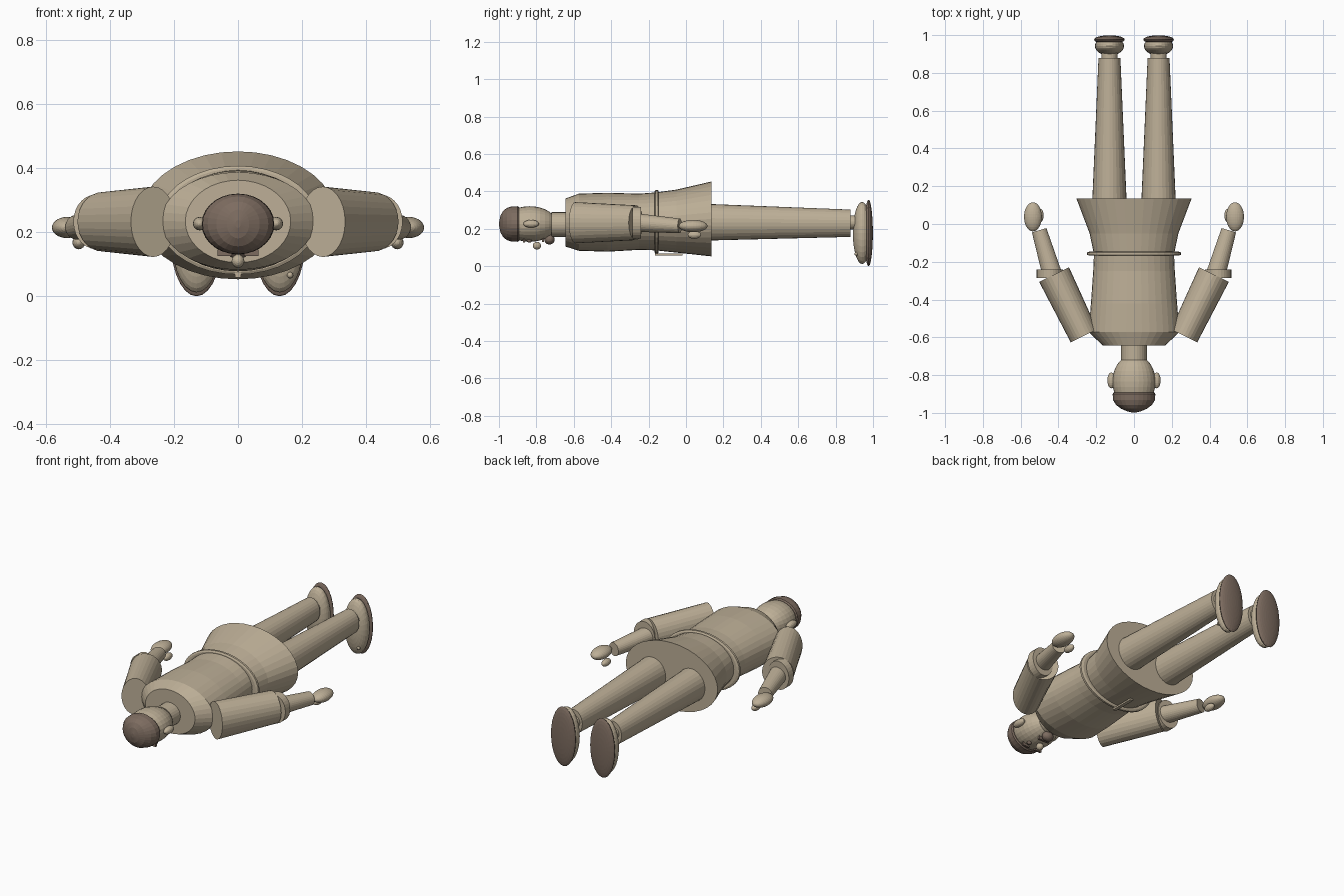
import bpy, bmesh, math
from mathutils import Vector

if "Cube" in bpy.data.objects:
    bpy.data.objects.remove(bpy.data.objects["Cube"])


def material(name, rgb):
    m = bpy.data.materials.new(name)
    m.diffuse_color = (*rgb, 1)
    m.use_nodes = True
    m.node_tree.nodes["Principled BSDF"].inputs["Base Color"].default_value = m.diffuse_color
    return m


TAN = material("tan", (0.51, 0.43, 0.31))
BROWN = material("dark brown", (0.205, 0.15, 0.117))


def finish(name, bm, mat):
    bmesh.ops.recalc_face_normals(bm, faces=bm.faces[:])
    me = bpy.data.meshes.new(name)
    bm.to_mesh(me)
    bm.free()
    me.materials.append(mat)
    ob = bpy.data.objects.new(name, me)
    bpy.context.collection.objects.link(ob)
    return ob


def loft(name, rings, mat=TAN, sides=28):
    """Capped tube through elliptical rings (centre x, y, z, half width, half height)."""
    bm = bmesh.new()
    axis = Vector(rings[-1][:3]) - Vector(rings[0][:3])
    across = Vector((axis.y, -axis.x, 0)).normalized()
    loops = []
    for x, y, z, rw, rh in rings:
        loop = []
        for i in range(sides):
            a = 2 * math.pi * i / sides
            loop.append(bm.verts.new(Vector((x, y, z)) + across * rw * math.cos(a)
                                     + Vector((0, 0, rh * math.sin(a)))))
        loops.append(loop)
    for a, b in zip(loops, loops[1:]):
        for i in range(sides):
            j = (i + 1) % sides
            bm.faces.new((a[i], a[j], b[j], b[i]))
    bm.faces.new(loops[0])
    bm.faces.new(loops[-1])
    return finish(name, bm, mat)


def ball(name, centre, radii, mat=TAN, u=28, v=16):
    bm = bmesh.new()
    bmesh.ops.create_uvsphere(bm, u_segments=u, v_segments=v, radius=1)
    for p in bm.verts:
        # poles point along the body
        p.co = Vector((p.co.x * radii[0], p.co.z * radii[1], p.co.y * radii[2])) + Vector(centre)
    return finish(name, bm, mat)


def box(name, centre, size, mat=TAN):
    bm = bmesh.new()
    bmesh.ops.create_cube(bm, size=1)
    for p in bm.verts:
        p.co = Vector([c + s * q for c, s, q in zip(centre, size, p.co)])
    return finish(name, bm, mat)


# tunic: (y, half width, low z, high z)
tunic = [(-0.643, 0.165, 0.107, 0.365), (-0.573, 0.24, 0.085, 0.39), (-0.42, 0.228, 0.08, 0.395),
         (-0.25, 0.216, 0.09, 0.39), (-0.16, 0.212, 0.087, 0.397), (-0.05, 0.235, 0.075, 0.412),
         (0.135, 0.305, 0.055, 0.455)]
loft("tunic", [(0, y, (a + b) / 2, w, (b - a) / 2) for y, w, a, b in tunic], sides=36)

# belt with its hanging end
loft("belt", [(0, y, 0.24, w, h) for y, w, h in
              ((-0.168, 0.235, 0.162), (-0.163, 0.249, 0.17),
               (-0.151, 0.249, 0.17), (-0.146, 0.235, 0.162))], sides=36)
box("belt_knot", (0, -0.16, 0.075), (0.02, 0.014, 0.03))
box("belt_end", (0, -0.093, 0.065), (0.02, 0.146, 0.01))

# neck, head and cap
loft("neck", [(0, -0.72, 0.225, 0.068, 0.066), (0, -0.63, 0.225, 0.068, 0.066)])
ball("head", (0, -0.835, 0.228), (0.114, 0.145, 0.095))
loft("cap", [(0, y, 0.228, w, h) for y, w, h in
             ((-0.892, 0.108, 0.089), (-0.90, 0.113, 0.095), (-0.932, 0.111, 0.094),
              (-0.958, 0.095, 0.086), (-0.978, 0.068, 0.07), (-0.992, 0.035, 0.045),
              (-0.999, 0.008, 0.012))], BROWN)

# face
ball("nose", (0, -0.797, 0.112), (0.02, 0.022, 0.021), u=16, v=10)
ball("chin", (0, -0.73, 0.146), (0.034, 0.028, 0.028), BROWN, u=20, v=12)
box("mouth", (0, -0.765, 0.142), (0.07, 0.012, 0.02), BROWN)

for s, side in ((1, "right"), (-1, "left")):
    ball(side + "_ear", (s * 0.12, -0.828, 0.229), (0.021, 0.042, 0.021), u=16, v=10)
    ball(side + "_eye", (s * 0.04, -0.838, 0.14), (0.014, 0.014, 0.012), BROWN, u=12, v=8)
    box(side + "_eyebrow", (s * 0.042, -0.866, 0.138), (0.045, 0.012, 0.02), BROWN)

    # sleeve, cuff, forearm and hand
    loft(side + "_sleeve", [(s * 0.265, -0.592, 0.235, 0.078, 0.11),
                            (s * 0.423, -0.268, 0.235, 0.088, 0.093)])
    loft(side + "_cuff", [(s * 0.445, -0.286, 0.235, 0.07, 0.085),
                          (s * 0.445, -0.24, 0.235, 0.07, 0.085)])
    loft(side + "_forearm", [(s * 0.432, -0.27, 0.236, 0.052, 0.05),
                             (s * 0.502, -0.033, 0.218, 0.04, 0.039)])
    ball(side + "_hand", (s * 0.535, 0.038, 0.217), (0.047, 0.077, 0.033))
    ball(side + "_thumb", (s * 0.498, 0.045, 0.17), (0.02, 0.036, 0.021), u=16, v=10)

    # leg, ankle, shoe and sole
    loft(side + "_leg", [(s * 0.13, 0.05, 0.238, 0.094, 0.1),
                         (s * 0.13, 0.88, 0.232, 0.058, 0.073)])
    loft(side + "_ankle", [(s * 0.13, 0.87, 0.236, 0.042, 0.038),
                           (s * 0.13, 0.94, 0.236, 0.042, 0.038)])
    ball(side + "_shoe", (s * 0.13, 0.942, 0.18), (0.077, 0.05, 0.166))
    ball(side + "_sole", (s * 0.13, 0.976, 0.18), (0.081, 0.023, 0.178), BROWN)

# shoe button
ball("shoe_button", (0.163, 0.91, 0.068), (0.01, 0.01, 0.01), u=12, v=8)

# rest exactly on the ground
low = min((o.matrix_world @ v.co).z for o in bpy.data.objects for v in o.data.vertices)
for o in bpy.data.objects:
    o.location.z -= low
